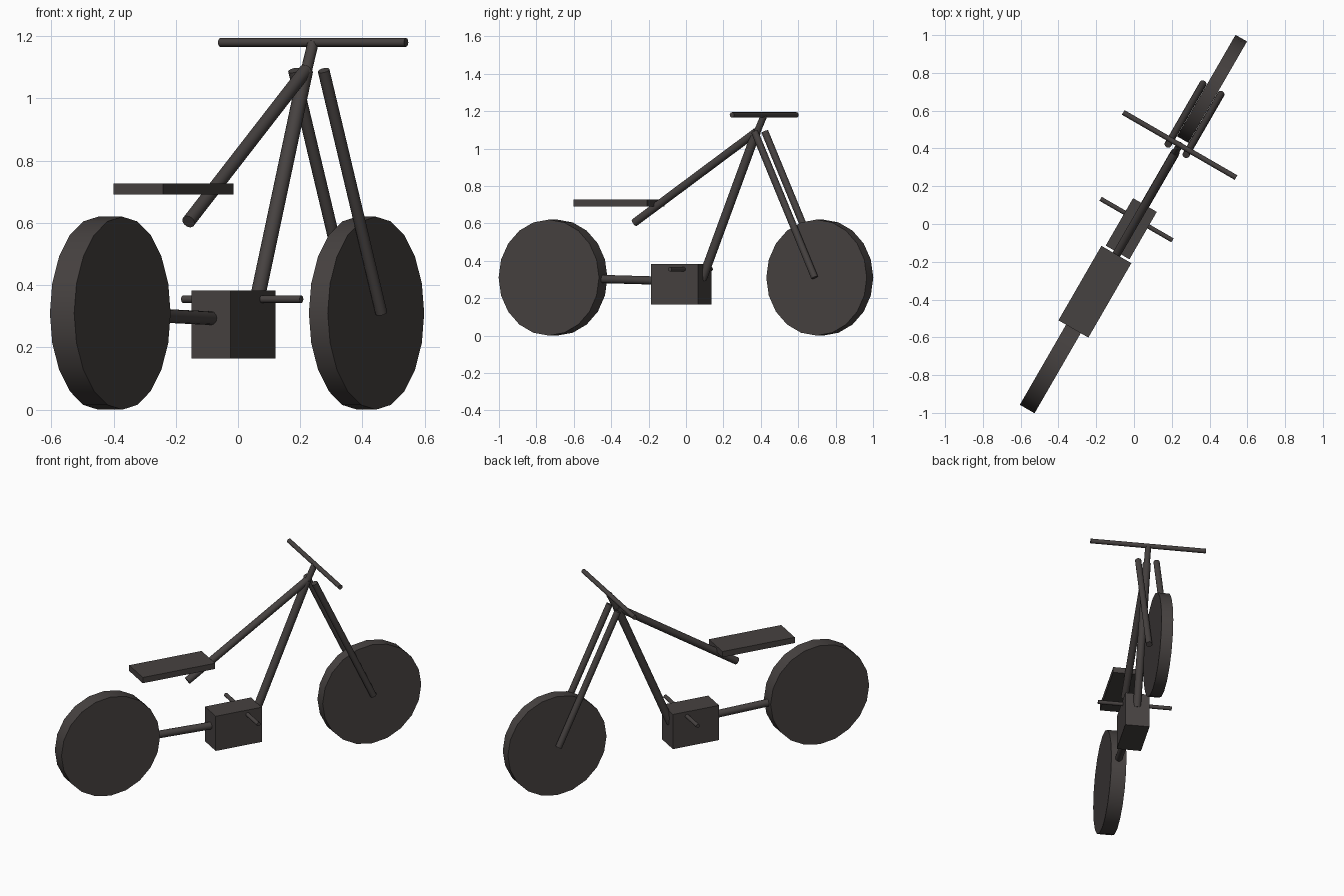
import bpy, math
from mathutils import Vector, Matrix

cube = bpy.data.objects.get("Cube")
if cube:
    bpy.data.objects.remove(cube, do_unlink=True)

# The bike is laid out along +y, then the whole layout is turned to this heading
HEADING = Matrix.Rotation(math.radians(-30), 4, 'Z')

paint = bpy.data.materials.new("dark_grey")
paint.use_nodes = True
COLOUR = (0.062, 0.054, 0.052, 1)
paint.diffuse_color = COLOUR
paint.node_tree.nodes["Principled BSDF"].inputs["Base Color"].default_value = COLOUR


def finish(name, local):
    ob = bpy.context.object
    ob.name = name
    ob.data.materials.append(paint)
    ob.matrix_world = HEADING @ local
    return ob


def rod(name, start, end, radius, sides=12):
    a, b = Vector(start), Vector(end)
    axis = b - a
    bpy.ops.mesh.primitive_cylinder_add(vertices=sides, radius=radius, depth=axis.length)
    turn = axis.to_track_quat('Z', 'Y').to_matrix().to_4x4()
    ob = finish(name, Matrix.Translation((a + b) / 2) @ turn)
    bpy.ops.object.shade_smooth_by_angle(angle=math.radians(40))
    return ob


def box(name, centre, size):
    bpy.ops.mesh.primitive_cube_add(size=1)
    return finish(name, Matrix.Translation(centre) @ Matrix.Diagonal((*size, 1)))


# Solid disc wheels, the rear one wider
AXLE = 0.31
REAR, FRONT = -0.821, 0.826
for name, y, half in (("rear_wheel", REAR, 0.045), ("front_wheel", FRONT, 0.035)):
    rod(name, (-half, y, AXLE), (half, y, AXLE), AXLE, 20)

# Engine block, seat and foot pegs
box("engine_block", (0, -0.029, 0.274), (0.145, 0.29, 0.218))
box("seat", (0, -0.414, 0.709), (0.183, 0.455, 0.036))
rod("foot_pegs", (-0.22, 0.027, 0.355), (0.22, 0.027, 0.355), 0.012)

# Frame tubes
HEAD = (0, 0.435, 1.09)
rod("top_tube", HEAD, (0, -0.318, 0.604), 0.022)
rod("down_tube", HEAD, (0, 0.1, 0.3), 0.024)
rod("swing_arm", (0, REAR, AXLE), (0, -0.1, 0.292), 0.022)

# Fork legs on both sides of the front wheel
for side, x in (("left", 0.055), ("right", -0.055)):
    rod("fork_leg_" + side, (x, 0.455, 1.09), (x, FRONT, AXLE), 0.019)

# Steering stem and handlebar
rod("steering_stem", (0, 0.43, 1.07), (0, 0.483, 1.18), 0.018)
rod("handlebar", (-0.345, 0.483, 1.18), (0.345, 0.483, 1.18), 0.014)
